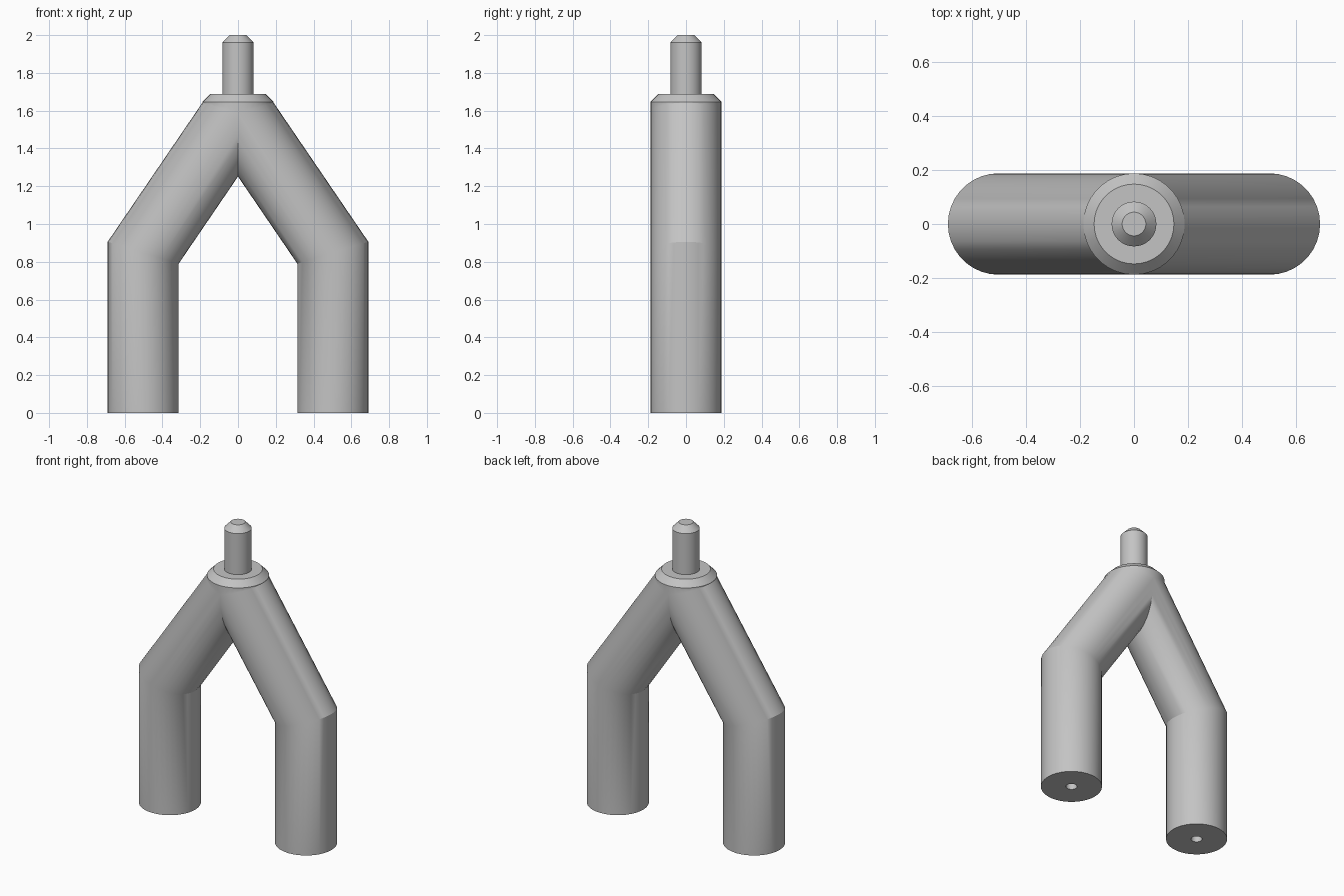
import bpy, bmesh
from math import cos, sin, tan, atan, pi

cube = bpy.data.objects.get("Cube")
if cube:
    bpy.data.objects.remove(cube, do_unlink=True)

SIDES = 36
R = 0.188            # tube radius
LEG_X = 0.502        # leg axis
ELBOW_Z = 0.848      # where the leg bends inwards
JOIN_Z = 1.585       # where both axes meet
MITRE = tan(atan(LEG_X / (JOIN_Z - ELBOW_Z)) / 2)

grey = bpy.data.materials.new("plain grey")
grey.use_nodes = True
colour = (0.55, 0.55, 0.55, 1)
grey.diffuse_color = colour
grey.node_tree.nodes["Principled BSDF"].inputs["Base Color"].default_value = colour


def sweep(bm, rings):
    """Skin a stack of rings given as (centre x, centre z, radius, tilt)."""
    loops = []
    for cx, cz, r, tilt in rings:
        loop = []
        for i in range(SIDES):
            a = 2 * pi * i / SIDES
            loop.append(bm.verts.new((cx + r * cos(a), r * sin(a), cz + tilt * r * cos(a))))
        loops.append(loop)
    for low, high in zip(loops, loops[1:]):
        for i in range(SIDES):
            j = (i + 1) % SIDES
            bm.faces.new((low[i], low[j], high[j], high[i]))
    bm.faces.new(loops[0][::-1])
    bm.faces.new(loops[-1])


def finish(name, bm):
    bmesh.ops.recalc_face_normals(bm, faces=bm.faces)
    mesh = bpy.data.meshes.new(name)
    bm.to_mesh(mesh)
    bm.free()
    mesh.materials.append(grey)
    obj = bpy.data.objects.new(name, mesh)
    bpy.context.collection.objects.link(obj)
    bpy.ops.object.select_all(action='DESELECT')
    obj.select_set(True)
    bpy.context.view_layer.objects.active = obj
    bpy.ops.object.shade_smooth_by_angle(angle=pi / 6)
    return obj


# Forked body: pin hole, leg, mitred elbow, collar and stem, cut and mirrored
bm = bmesh.new()
sweep(bm, [
    (LEG_X, 0.3, 0.034, 0),
    (LEG_X, 0, 0.034, 0),
    (LEG_X, 0, R, 0),
    (LEG_X, ELBOW_Z, R, MITRE),
    (0, JOIN_Z, R, MITRE),
    (0, 1.647, R, 0),
    (0, 1.687, 0.148, 0),
    (0, 1.687, 0.083, 0),
    (0, 1.96, 0.083, 0),
    (0, 2.0, 0.044, 0),
])


def everything():
    return bm.verts[:] + bm.edges[:] + bm.faces[:]


bmesh.ops.bisect_plane(bm, geom=everything(), dist=1e-5, plane_co=(0, 0, 0),
                       plane_no=(1, 0, 0), clear_inner=True)
bmesh.ops.mirror(bm, geom=everything(), axis='X', merge_dist=1e-4)
bmesh.ops.remove_doubles(bm, verts=bm.verts, dist=1e-4)
finish("forked_stand", bm)
